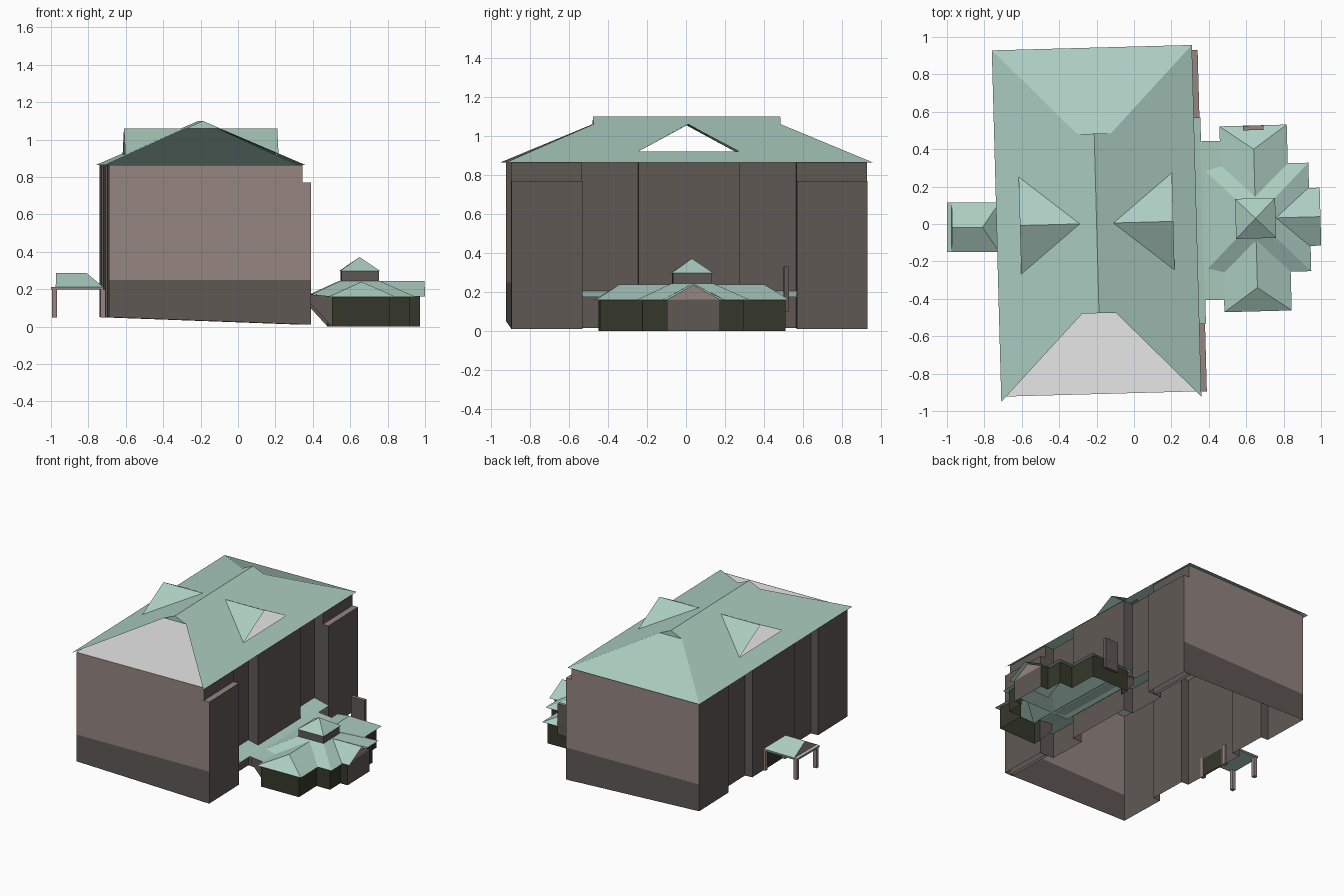
import bpy, bmesh, math
from mathutils import Matrix

if "Cube" in bpy.data.objects:
    bpy.data.objects.remove(bpy.data.objects["Cube"])

ROT = Matrix.Rotation(math.radians(1.55), 4, 'Z')
HALL = Matrix.Translation((-0.2, 0.003, 0)) @ ROT      # frame of the main hall
PAV = Matrix.Translation((0.65, 0.03, 0)) @ ROT        # frame of the side pavilion
WORLD = Matrix.Identity(4)


def mat(name, rgb):
    m = bpy.data.materials.new(name)
    m.diffuse_color = (*rgb, 1)
    m.use_nodes = True
    m.node_tree.nodes["Principled BSDF"].inputs["Base Color"].default_value = m.diffuse_color
    return m


GREEN = mat("copper_green", (0.41, 0.61, 0.53))
BROWN = mat("wall_brown", (0.30, 0.235, 0.22))
STONE = mat("dark_stone", (0.116, 0.10, 0.088))
DARK = mat("dark_glazing", (0.037, 0.039, 0.023))
WHITE = mat("ceiling_white", (0.93, 0.93, 0.93))


def mesh(name, verts, faces, mats, frame, rule=None, split=None, drop_bottom=False):
    """Mesh from points; optional cut at a height and colour rule per face."""
    bm = bmesh.new()
    vs = [bm.verts.new(v) for v in verts]
    for f in faces:
        bm.faces.new([vs[i] for i in f])
    if split:
        bmesh.ops.bisect_plane(bm, geom=bm.verts[:] + bm.edges[:] + bm.faces[:],
                               plane_co=(0, 0, split), plane_no=(0, 0, 1))
    bm.normal_update()
    if drop_bottom:
        low = [f for f in bm.faces if f.normal.z < -0.5]
        bmesh.ops.delete(bm, geom=low, context='FACES')
    if rule:
        for f in bm.faces:
            f.material_index = rule(f)
    me = bpy.data.meshes.new(name)
    bm.to_mesh(me)
    bm.free()
    for m in mats:
        me.materials.append(m)
    ob = bpy.data.objects.new(name, me)
    ob.matrix_world = frame
    bpy.context.collection.objects.link(ob)
    return ob


def box(name, x0, x1, y0, y1, z0, z1, mats, frame, **kw):
    v = [(x, y, z) for z in (z0, z1) for x, y in ((x0, y0), (x1, y0), (x1, y1), (x0, y1))]
    f = [(3, 2, 1, 0), (4, 5, 6, 7)] + [(i, (i + 1) % 4, (i + 1) % 4 + 4, i + 4) for i in range(4)]
    return mesh(name, v, f, mats, frame, **kw)


def fence(name, pts, bottom, top, mats, frame, closed=True, **kw):
    """Single-sheet walls along an outline."""
    n = len(pts)
    v = [(x, y, bottom(x)) for x, y in pts] + [(x, y, top) for x, y in pts]
    f = [(i, (i + 1) % n, (i + 1) % n + n, i + n) for i in range(n if closed else n - 1)]
    return mesh(name, v, f, mats, frame, **kw)


def ground(x):
    return 0.05 - 0.037 * (x + 0.5)


# ---- main hall walls: end bays, recesses and centre projections
half = [(0.52, 0.912), (0.52, 0.55), (0.45, 0.55), (0.45, 0.26), (0.53, 0.26)]
left = [(-0.515, 0.912), (-0.515, 0.55), (-0.455, 0.55), (-0.455, 0.26), (-0.515, 0.26)]
outline = ([(x, -y) for x, y in half] + half[::-1] + left + [(x, -y) for x, y in left[::-1]])


def end_rule(f):
    c = f.calc_center_median()
    if abs(f.normal.z) > 0.5:
        return 0
    return 0 if abs(c.y) > 0.9 and c.z > 0.25 else 1


fence("hall_walls", outline, ground, 0.865, [BROWN, STONE], HALL, rule=end_rule, split=0.25)
mesh("hall_ceiling", [(x, y, 0.864) for x, y in outline], [range(len(outline))], [WHITE], HALL)
for s, tag in ((-1, "front"), (1, "back")):
    y0, y1 = sorted((s * 0.55, s * 0.913))
    box("side_bay_" + tag, 0.5, 0.565, y0, y1, 0.012, 0.77, [BROWN, STONE], HALL,
        rule=end_rule, split=0.25, drop_bottom=True)


# ---- main roof: slopes with dormer openings, back hip, gablets (front hip is open)
def rz(x):
    return 1.1 - 0.44 * abs(x)


for s, tag in ((-1, "left"), (1, "right")):
    pts = [(0.535, -0.94), (0.535, 0.94), (0.41, 0.26), (0.41, -0.26), (0.09, 0.48),
           (0, 0.48), (0, 0), (0.09, 0), (0.09, -0.48), (0, -0.48)]
    faces = [(0, 1, 2, 3), (1, 4, 5, 6, 7, 2), (0, 3, 7, 6, 9, 8)]
    if s < 0:
        faces = [f[::-1] for f in faces]
    mesh("roof_slope_" + tag, [(s * x, y, rz(x)) for x, y in pts], faces, [GREEN], HALL)
    # dormer roof with open gable
    d = [(s * 0.41, 0, rz(0.09)), (s * 0.09, 0, rz(0.09)),
         (s * 0.41, -0.26, rz(0.41)), (s * 0.41, 0.26, rz(0.41))]
    mesh("dormer_" + tag, d, [(0, 1, 2), (1, 0, 3)] if s > 0 else [(2, 1, 0), (3, 0, 1)], [GREEN], HALL)
mesh("roof_back_hip", [(0.535, 0.94, rz(0.535)), (-0.535, 0.94, rz(0.535)),
                       (-0.09, 0.48, rz(0.09)), (0.09, 0.48, rz(0.09))], [(0, 1, 2, 3)], [GREEN], HALL)
for s, tag in ((-1, "front"), (1, "back")):
    mesh("gablet_" + tag, [(s * -0.09, s * 0.48, rz(0.09)), (0, s * 0.48, 1.1), (s * 0.09, s * 0.48, rz(0.09))],
         [(0, 1, 2)], [GREEN], HALL)

# ---- pavilion walls, open toward the hall
side = [(-0.16, 0.475), (0.15, 0.475), (0.15, 0.26), (0.26, 0.26), (0.26, 0.135), (0.32, 0.135)]
pav = [(-0.16, -0.42)] + [(x, -y) for x, y in side] + side[::-1] + [(-0.16, 0.42)]
fence("pavilion_walls", pav, lambda x: 0.0, 0.162, [DARK, STONE], PAV, closed=False,
      rule=lambda f: 1 if f.calc_center_median().x > 0.31 else 0)
mesh("pavilion_gable", [(0.32, -0.14, 0.16), (0.32, 0.14, 0.16), (0.32, 0, 0.237)],
     [(0, 1, 2)], [BROWN], PAV)

# ---- pavilion roofs: long hipped wing, gabled entrance wing, diagonal skirt
mesh("wing_roof", [(-0.18, -0.497, 0.16), (0.18, -0.497, 0.16), (0.18, 0.497, 0.16), (-0.18, 0.497, 0.16),
                   (0, -0.37, 0.24), (0, 0.37, 0.24)],
     [(0, 1, 4), (1, 2, 5, 4), (2, 3, 5), (3, 0, 4, 5)], [GREEN], PAV)
mesh("entrance_roof", [(0, -0.155, 0.162), (0.347, -0.155, 0.162), (0.347, 0, 0.243), (0, 0, 0.243),
                       (0.347, 0.155, 0.162), (0, 0.155, 0.162)],
     [(0, 1, 2, 3), (3, 2, 4, 5)], [GREEN], PAV)
sq = ((-1, -1), (1, -1), (1, 1), (-1, 1))
mesh("skirt_roof", [(x * 0.29, y * 0.29, 0.16) for x, y in sq] + [(x * 0.105, y * 0.105, 0.245) for x, y in sq],
     [(i, (i + 1) % 4, (i + 1) % 4 + 4, i + 4) for i in range(4)], [GREEN], PAV)

# ---- lantern on the pavilion
fence("lantern_walls", [(x * 0.1, y * 0.1) for x, y in sq], lambda x: 0.23, 0.3, [STONE], PAV)
mesh("lantern_roof", [(x * 0.107, y * 0.107, 0.298) for x, y in sq] + [(0, 0, 0.372)],
     [(i, (i + 1) % 4, 4) for i in range(4)], [GREEN], PAV)
box("chimney", -0.055, 0.055, 0.472, 0.496, 0.1, 0.33, [BROWN, STONE], PAV,
    rule=lambda f: 0 if f.normal.z > 0.5 else 1)

# ---- link between hall and pavilion: low roof and tapered end walls
mesh("link_roof", [(0.45, -0.55, 0.205), (0.57, -0.55, 0.175), (0.57, 0.55, 0.175), (0.45, 0.55, 0.205)],
     [(0, 1, 2, 3)], [GREEN], HALL)
mesh("link_roof_outer", [(-0.3, -0.43, 0.178), (-0.15, -0.43, 0.16), (-0.15, 0.42, 0.16), (-0.3, 0.42, 0.178)],
     [(0, 1, 2, 3)], [GREEN], PAV)
for y, tag in ((-0.42, "front"), (0.41, "back")):
    mesh("link_wall_" + tag, [(-0.27, y, 0.172), (-0.27, y, 0.12), (-0.16, y, 0), (-0.16, y, 0.162)],
         [(0, 1, 2, 3)], [STONE], PAV)

# ---- entrance porch on the left side
PX0, PX1, PY0, PY1 = -1.0, -0.72, -0.15, 0.115
box("porch_slab", PX0, PX1, PY0, PY1, 0.198, 0.212, [GREEN, BROWN], WORLD,
    rule=lambda f: 0 if abs(f.normal.z) > 0.5 else 1)
mesh("porch_roof", [(-0.975, PY0, 0.212), (PX1, PY0, 0.212), (PX1, PY1, 0.212), (-0.975, PY1, 0.212),
                    (-0.972, -0.018, 0.287), (-0.81, -0.018, 0.287)],
     [(0, 1, 5, 4), (1, 2, 5), (2, 3, 4, 5), (3, 0, 4)], [GREEN, BROWN], WORLD,
     rule=lambda f: 1 if f.normal.x < -0.7 else 0)
for x in (-0.995, -0.735):
    for y in (-0.145, 0.085):
        box("porch_post", x, x + 0.027, y, y + 0.027, 0.05, 0.2, [BROWN], WORLD)
box("porch_door", -0.519, -0.511, -0.1, 0.08, 0.052, 0.185, [DARK], HALL)
